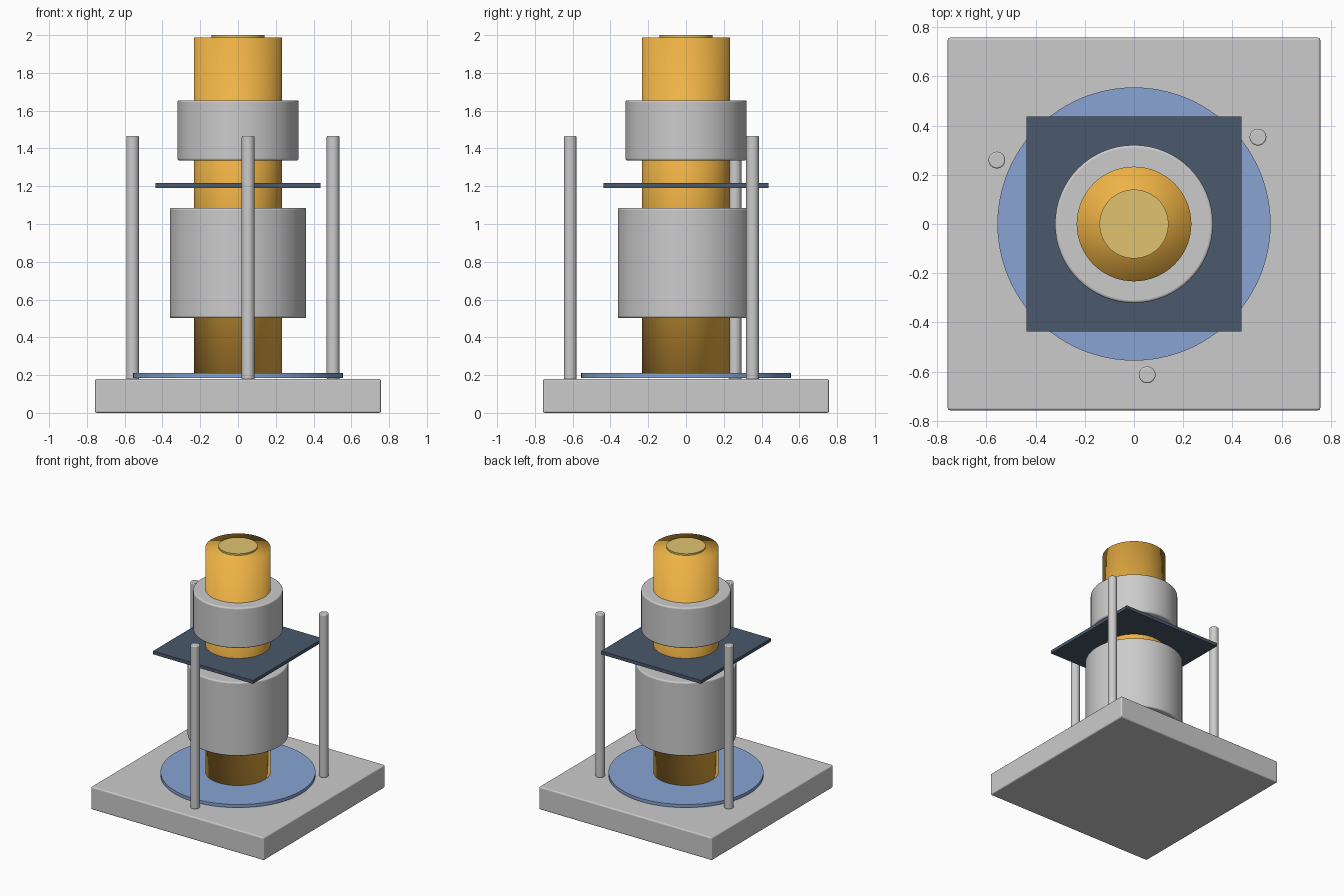
import bpy, math

if "Cube" in bpy.data.objects:
    bpy.data.objects.remove(bpy.data.objects["Cube"])


def material(name, rgb):
    m = bpy.data.materials.new(name)
    m.diffuse_color = (*rgb, 1)
    m.use_nodes = True
    m.node_tree.nodes["Principled BSDF"].inputs["Base Color"].default_value = m.diffuse_color
    return m


def finish(ob, name, mat, bevel):
    ob.name = name
    if mat:
        ob.data.materials.append(mat)
    if bevel:
        b = ob.modifiers.new("edge_round", 'BEVEL')
        b.width = bevel
        b.segments = 3
        b.limit_method = 'ANGLE'
        b.angle_limit = math.radians(40)
    return ob


def slab(name, half, z0, z1, mat=None, bevel=0):
    bpy.ops.mesh.primitive_cube_add(size=1, location=(0, 0, (z0 + z1) / 2))
    ob = bpy.context.object
    ob.scale = (2 * half, 2 * half, z1 - z0)
    bpy.ops.object.transform_apply(location=False, rotation=False, scale=True)
    return finish(ob, name, mat, bevel)


def drum(name, r, z0, z1, mat=None, bevel=0, xy=(0, 0), sides=64, soft=False):
    bpy.ops.mesh.primitive_cylinder_add(vertices=sides, radius=r, depth=z1 - z0,
                                        location=(*xy, (z0 + z1) / 2))
    ob = bpy.context.object
    if soft:
        bpy.ops.object.shade_smooth()
    else:
        bpy.ops.object.shade_smooth_by_angle(angle=math.radians(35))
    return finish(ob, name, mat, bevel)


orange = material("orange", (0.86, 0.45, 0.06))
pale = material("pale_gold", (0.75, 0.55, 0.16))
blue = material("blue", (0.25, 0.37, 0.65))
slate = material("slate", (0.07, 0.10, 0.15))

# Base and the thin disc resting just above it
slab("base_plate", 0.757, 0.0, 0.18, bevel=0.01)
drum("base_disc", 0.555, 0.186, 0.211, blue, sides=96)

# Central column with its softly shaded rim, and the end cap
drum("column", 0.233, 0.20, 1.987, orange, soft=True)
drum("column_cap", 0.14, 1.95, 2.0, pale)

# Two sleeves around the column and the square plate between them
drum("lower_sleeve", 0.361, 0.502, 1.085, bevel=0.01)
drum("upper_sleeve", 0.321, 1.336, 1.655, bevel=0.01)
slab("square_plate", 0.437, 1.19, 1.216, slate)

# Three posts at equal angles
for i in range(3):
    a = math.radians(35 + 120 * i)
    drum(f"post_{i + 1}", 0.034, 0.178, 1.466, bevel=0.006, sides=32,
         xy=(0.615 * math.cos(a), 0.615 * math.sin(a)))
